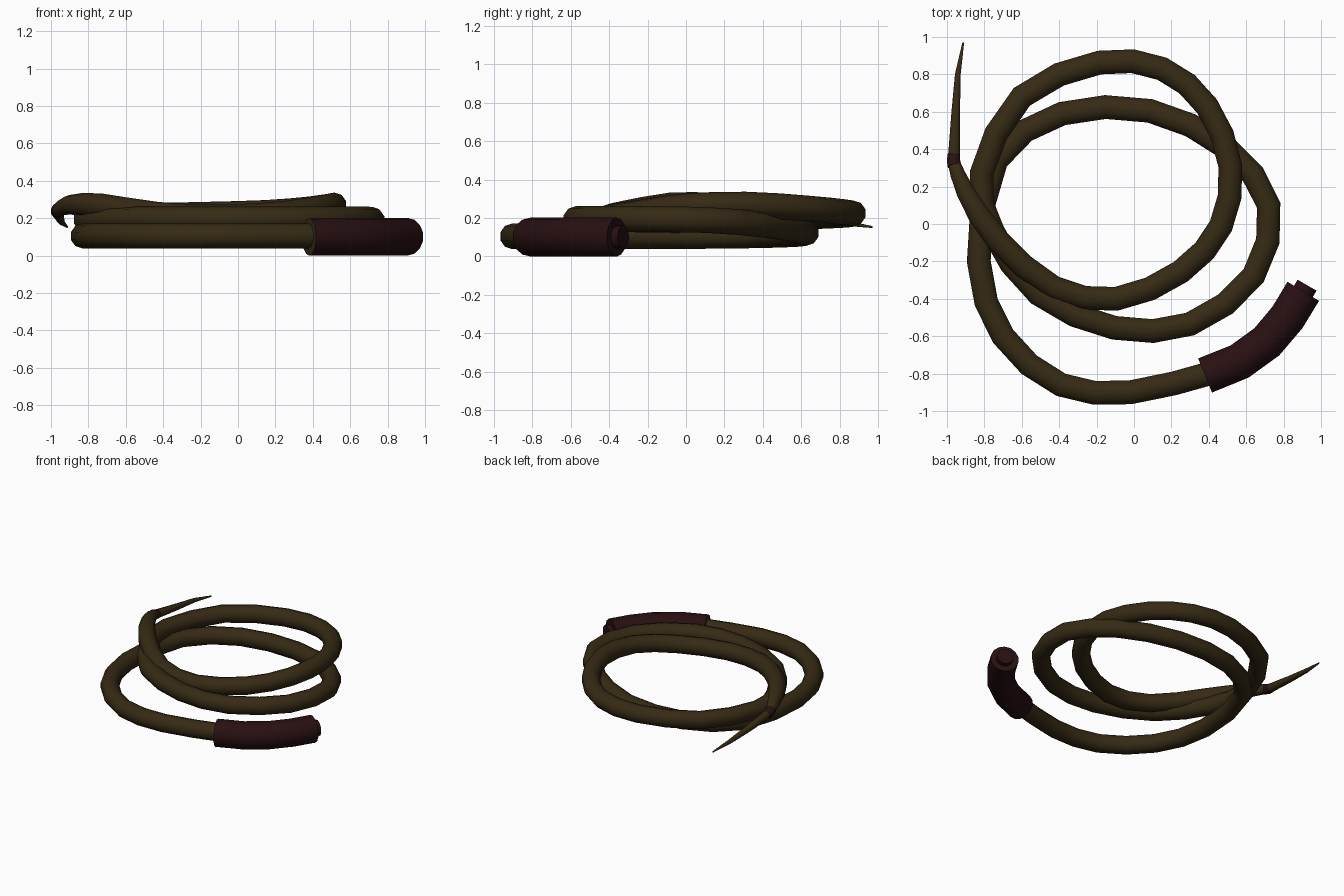
import bpy, bmesh, math
from mathutils import Vector

if "Cube" in bpy.data.objects:
    bpy.data.objects.remove(bpy.data.objects["Cube"])


def material(name, rgb):
    m = bpy.data.materials.new(name)
    m.diffuse_color = (*rgb, 1)
    m.use_nodes = True
    m.node_tree.nodes["Principled BSDF"].inputs["Base Color"].default_value = m.diffuse_color
    return m


brown = material("brown_leather", (0.036, 0.023, 0.007))
maroon = material("maroon_leather", (0.021, 0.005, 0.006))


def tube(name, points, radii, mats, sides=10, start_mat=0, end_mat=0):
    """Sweep a round section along points, mitred at every bend."""
    pts = [Vector(p) for p in points]
    bm = bmesh.new()
    rings = []
    for i, p in enumerate(pts):
        a = (p - pts[max(i - 1, 0)]).normalized()
        b = (pts[min(i + 1, len(pts) - 1)] - p).normalized()
        t = (a + b).normalized()
        side = t.cross(Vector((0, 0, 1))).normalized()
        up = side.cross(t)
        ring = []
        for k in range(sides):
            ang = 2 * math.pi * (k + 0.5) / sides
            ring.append(bm.verts.new(p + radii[i] * (side * math.cos(ang) + up * math.sin(ang))))
        rings.append(ring)
    for r0, r1 in zip(rings, rings[1:]):
        for k in range(sides):
            j = (k + 1) % sides
            bm.faces.new((r0[k], r0[j], r1[j], r1[k]))
    bm.faces.new(rings[0][::-1]).material_index = start_mat
    bm.faces.new(rings[-1]).material_index = end_mat
    bmesh.ops.recalc_face_normals(bm, faces=bm.faces)
    me = bpy.data.meshes.new(name)
    bm.to_mesh(me)
    bm.free()
    for m in mats:
        me.materials.append(m)
    ob = bpy.data.objects.new(name, me)
    bpy.context.collection.objects.link(ob)
    bpy.ops.object.select_all(action='DESELECT')
    ob.select_set(True)
    bpy.context.view_layer.objects.active = ob
    bpy.ops.object.shade_smooth_by_angle(angle=math.radians(45))
    return ob


def midpoints(points):
    """Add one curved in-between point per span."""
    pts = [Vector(p) for p in points]
    out = []
    for i in range(len(pts) - 1):
        p0, p1, p2, p3 = pts[max(i - 1, 0)], pts[i], pts[i + 1], pts[min(i + 2, len(pts) - 1)]
        out += [p1, (p1 + p2) * 0.5625 - (p0 + p3) * 0.0625]
    return out + [pts[-1]]


# Coiled cord, three stacked turns from the handle to the tip
coil = [
    (0.40, -0.80, .105), (-0.02, -0.90, .105), (-0.39, -0.86, .105), (-0.70, -0.60, .105),
    (-0.83, -0.20, .105), (-0.735, 0.34, .11), (-0.385, 0.59, .118), (0.085, 0.605, .13),
    (0.49, 0.41, .165), (0.72, 0.10, .19), (0.64, -0.275, .195), (0.30, -0.535, .195),
    (-0.105, -0.555, .195), (-0.51, -0.375, .195), (-0.755, -0.04, .19), (-0.815, 0.27, .195),
    (-0.60, 0.68, .21), (-0.185, 0.863, .22), (0.15, 0.83, .23), (0.39, 0.63, .25),
    (0.515, 0.31, .27), (0.465, -0.01, .26), (0.25, -0.255, .225), (-0.095, -0.40, .205),
    (-0.43, -0.34, .22), (-0.73, -0.085, .265), (-0.90, 0.17, .272), (-0.963, 0.33, .24)]
path = midpoints(coil)
radii = [0.067] * (len(path) - 4) + [0.062, 0.052, 0.042, 0.034]
tube("coiled_cord", path, radii, [brown])

# Binding between cord and lash
tube("tip_binding", [(-0.960, 0.31, .246), (-0.965, 0.34, .236), (-0.963, 0.375, .228)],
     [0.038, 0.037, 0.034], [maroon])

# Thin tapered lash
tube("tapered_lash", [(-0.963, 0.36, .232), (-0.953, 0.60, .20), (-0.942, 0.80, .178),
                      (-0.913, 0.97, .153)], [0.033, 0.024, 0.016, 0.005], [brown])

# Bent handle grip, with a brown face where the cord leaves it
tube("handle_grip", [(0.905, -0.36, .101), (0.82, -0.50, .101), (0.71, -0.63, .101),
                     (0.565, -0.735, .101), (0.38, -0.81, .101)],
     [0.101] * 5, [maroon, brown], sides=14, end_mat=1)

# Butt cap on the free end of the handle
tube("handle_butt", [(0.925, -0.327, .101), (0.90, -0.37, .101)], [0.06, 0.06], [maroon], sides=14)
